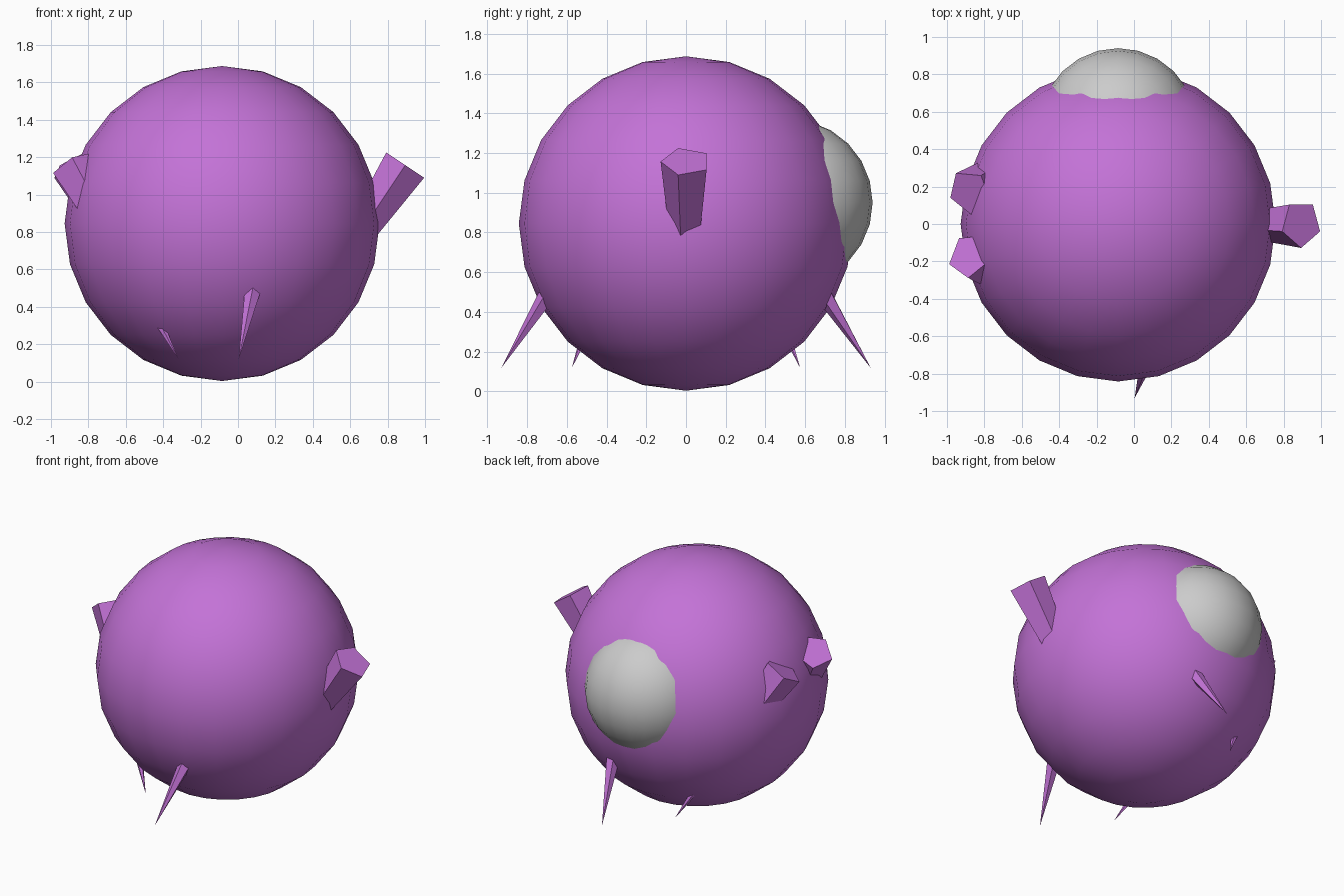
import bpy, math
from mathutils import Vector, Matrix

if "Cube" in bpy.data.objects:
    bpy.data.objects.remove(bpy.data.objects["Cube"])

CX = -0.085
purple = bpy.data.materials.new("purple")
purple.diffuse_color = (0.55, 0.17, 0.68, 1)
purple.use_nodes = True
purple.node_tree.nodes["Principled BSDF"].inputs["Base Color"].default_value = purple.diffuse_color


def ball(name, radius, loc, mat=None):
    bpy.ops.mesh.primitive_uv_sphere_add(segments=24, ring_count=12, radius=radius, location=loc)
    ob = bpy.context.object
    ob.name = name
    bpy.ops.object.shade_smooth()
    if mat:
        ob.data.materials.append(mat)
    return ob


def spike(name, angle, ring=0.632, z=0.637, length=1.25, radius=0.128, tilt=0.588):
    # five-sided cone: broad end up, point down, leaning across the ring
    half = length / 2
    pts = [Vector((0, 0, -half))]
    for i in range(5):
        a = -math.pi / 2 + i * math.tau / 5
        pts.append(Vector((radius * math.cos(a), radius * math.sin(a), half)))
    lean = Matrix.Rotation(tilt, 4, Vector((math.sin(angle), math.cos(angle), 0)))
    faces = [(0, (i + 1) % 5 + 1, i + 1) for i in range(5)] + [(1, 2, 3, 4, 5)]
    me = bpy.data.meshes.new(name)
    me.from_pydata([lean @ p for p in pts], [], faces)
    me.materials.append(purple)
    ob = bpy.data.objects.new(name, me)
    ob.location = (CX + ring * math.cos(angle), ring * math.sin(angle), z)
    bpy.context.collection.objects.link(ob)


# round body and the grey bump on its back
ball("body", 0.842, (CX, 0, 0.845), purple)
ball("back_bump", 0.42, (CX, 0.52, 0.95))

# five tilted cones around the body
for k in range(5):
    spike(f"spike_{k + 1}", k * math.tau / 5)
